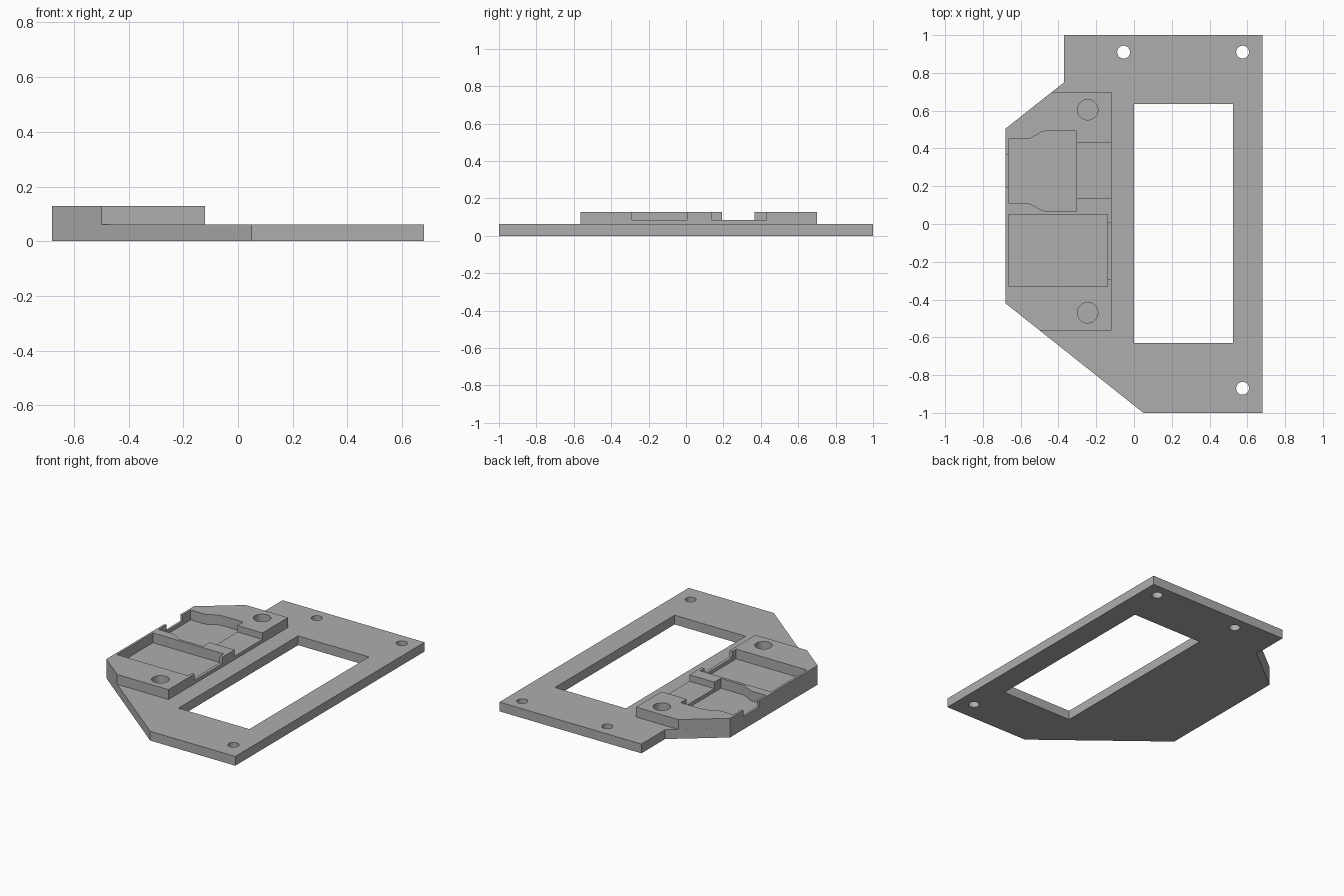
import bpy
import bmesh
from math import cos, sin, tau

if "Cube" in bpy.data.objects:
    bpy.data.objects.remove(bpy.data.objects["Cube"])

PLATE_TOP, NOTCH_FLOOR, BLOCK_TOP = 0.062, 0.085, 0.128
ABOVE = 0.2

grey = bpy.data.materials.new("plain grey")
grey.use_nodes = True
grey.diffuse_color = (0.42, 0.42, 0.42, 1)
grey.node_tree.nodes["Principled BSDF"].inputs["Base Color"].default_value = grey.diffuse_color


def prism(name, outline, low, high):
    """Extrude a flat outline from one height to another."""
    bm = bmesh.new()
    face = bm.faces.new([bm.verts.new((x, y, low)) for x, y in outline])
    top = bmesh.ops.extrude_face_region(bm, geom=[face])["geom"]
    for v in top:
        if isinstance(v, bmesh.types.BMVert):
            v.co.z = high
    bmesh.ops.recalc_face_normals(bm, faces=bm.faces)
    mesh = bpy.data.meshes.new(name)
    bm.to_mesh(mesh)
    bm.free()
    mesh.materials.append(grey)
    obj = bpy.data.objects.new(name, mesh)
    bpy.context.collection.objects.link(obj)
    return obj


def box(x0, x1, y0, y1):
    return [(x0, y0), (x1, y0), (x1, y1), (x0, y1)]


def circle(x, y, r, n=40):
    return [(x + r * cos(tau * i / n), y + r * sin(tau * i / n)) for i in range(n)]


def cut(target, cutters):
    """Subtract each (name, outline, floor) shape, then apply and remove the cutters."""
    bpy.ops.object.select_all(action="DESELECT")
    target.select_set(True)
    bpy.context.view_layer.objects.active = target
    for name, outline, floor in cutters:
        tool = prism(name, outline, floor, ABOVE)
        tool.hide_render = True
        mod = target.modifiers.new(name, "BOOLEAN")
        mod.operation, mod.solver, mod.object = "DIFFERENCE", "EXACT", tool
        bpy.ops.object.modifier_apply(modifier=mod.name)
        bpy.data.objects.remove(tool)
    bpy.ops.object.shade_smooth_by_angle(angle=0.5)


# Base plate with a window and three through holes
plate = prism("base_plate", [(-0.37, 1), (-0.37, 0.75), (-0.68, 0.505), (-0.68, -0.42),
                             (0.05, -1), (0.68, -1), (0.68, 1)], 0, PLATE_TOP)
cut(plate, [("window", box(0, 0.525, -0.63, 0.635), -0.1)]
    + [("screw_hole", circle(x, y, 0.034), -0.1)
       for x, y in [(-0.055, 0.91), (0.575, 0.91), (0.575, -0.87)]])

# Raised block whose pockets reach down to the plate
block = prism("raised_block", [(-0.68, 0.505), (-0.68, -0.42), (-0.5, -0.563), (-0.12, -0.563),
                               (-0.12, 0.7), (-0.433, 0.7)], PLATE_TOP, BLOCK_TOP)

# Stepped pocket, symmetric about its middle line
mid = 0.28
half = [(-0.665, 0.17), (-0.565, 0.17), (-0.545, 0.175), (-0.49, 0.207), (-0.465, 0.212), (-0.305, 0.212)]
stepped = [(x, mid + w) for x, w in half] + [(x, mid - w) for x, w in reversed(half)]
deep = PLATE_TOP - 0.02
cut(block, [
    ("stepped_pocket", stepped, deep),
    ("square_pocket", box(-0.665, -0.14, -0.33, 0.05), deep),
    ("outer_notch", box(-0.75, -0.6, 0.192, 0.365), NOTCH_FLOOR),
    ("inner_channel", box(-0.35, -0.05, 0.135, 0.43), NOTCH_FLOOR),
    ("square_notch", box(-0.2, -0.05, -0.29, 0.005), NOTCH_FLOOR),
    ("upper_peg_hole", circle(-0.245, 0.605, 0.054), deep),
    ("lower_peg_hole", circle(-0.245, -0.47, 0.054), deep),
])
